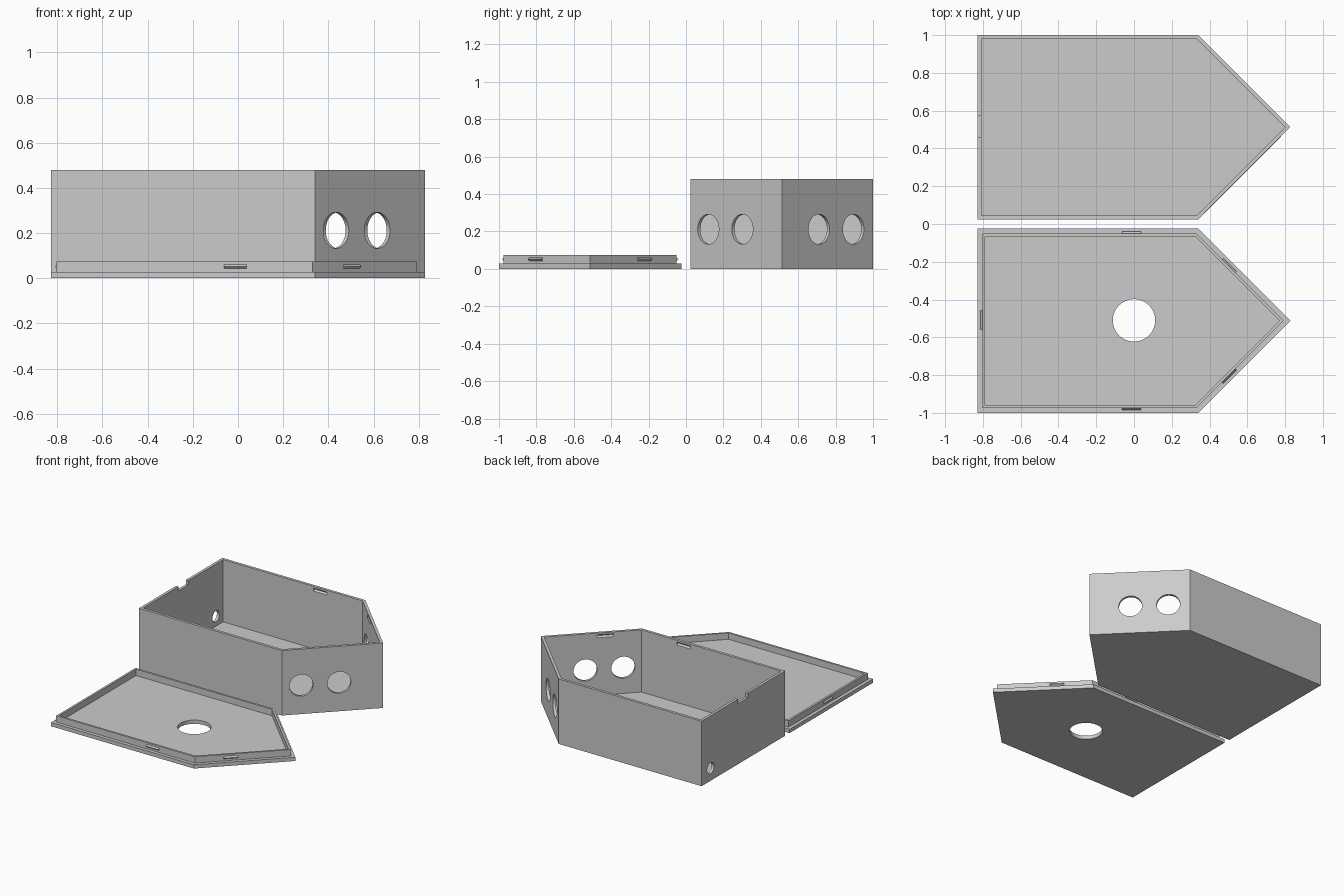
import bpy, bmesh
from math import pi, sqrt, tan, radians
from mathutils import Matrix, Vector

cube = bpy.data.objects.get("Cube")
if cube:
    bpy.data.objects.remove(cube, do_unlink=True)

grey = bpy.data.materials.new("light grey plastic")
grey.use_nodes = True
colour = (0.6, 0.6, 0.6, 1)
grey.diffuse_color = colour
grey.node_tree.nodes["Principled BSDF"].inputs["Base Color"].default_value = colour

BACK_X, SHOULDER_X, APEX_X, HALF_W = -0.8275, 0.34, 0.8275, 0.4875
BOX_Y, LID_Y = 0.5125, -0.5125
BOX_H, WALL, FLOOR = 0.48, 0.02, 0.02
PLATE_H, LIP_H, LIP_OUT, LIP_IN = 0.028, 0.075, 0.025, 0.04


def finish(name, bm):
    bmesh.ops.recalc_face_normals(bm, faces=bm.faces)
    mesh = bpy.data.meshes.new(name)
    bm.to_mesh(mesh)
    bm.free()
    mesh.materials.append(grey)
    obj = bpy.data.objects.new(name, mesh)
    bpy.context.collection.objects.link(obj)
    return obj


def house_prism(name, inset, y, z0, z1):
    """Five-sided pointed outline, inset evenly, extruded from z0 to z1."""
    w = HALF_W - inset
    left = BACK_X + inset
    shoulder = SHOULDER_X - inset * tan(pi / 8)
    apex = APEX_X - inset * sqrt(2)
    outline = [(left, -w), (shoulder, -w), (apex, 0), (shoulder, w), (left, w)]
    bm = bmesh.new()
    face = bm.faces.new([bm.verts.new((px, y + py, z0)) for px, py in outline])
    top = bmesh.ops.extrude_face_region(bm, geom=[face])["geom"]
    verts = [v for v in top if isinstance(v, bmesh.types.BMVert)]
    bmesh.ops.translate(bm, verts=verts, vec=(0, 0, z1 - z0))
    return finish(name, bm)


def rod(name, centre, rotation, radius, length, sides=64):
    bm = bmesh.new()
    bmesh.ops.create_cone(bm, cap_ends=True, segments=sides, radius1=radius,
                          radius2=radius, depth=length,
                          matrix=Matrix.Translation(centre) @ rotation)
    return finish(name, bm)


def wall_hole(x, y, z, angle, radius):
    """Round cutter pointing straight through a wall."""
    turn = Matrix.Rotation(angle, 4, 'Z') @ Matrix.Rotation(pi / 2, 4, 'Y')
    return rod("hole_cutter", (x, y, z), turn, radius, 0.12)


def ridge(name, x, y, z, angle, inset, radius, length):
    """Diamond-section bar lying along a wall, moved inwards by inset."""
    spin = Matrix.Rotation(angle, 4, 'Z')
    centre = Vector((x, y, z)) - (spin @ Vector((1, 0, 0))) * inset
    return rod(name, centre, spin @ Matrix.Rotation(pi / 2, 4, 'X'),
               radius, length, 4)


def boolean(obj, tool, operation='DIFFERENCE'):
    mod = obj.modifiers.new("cut", 'BOOLEAN')
    mod.operation, mod.object, mod.solver = operation, tool, 'EXACT'
    bpy.context.view_layer.objects.active = obj
    bpy.ops.object.modifier_apply(modifier=mod.name)
    bpy.data.objects.remove(tool, do_unlink=True)


# Snap positions on the outer wall line: x, y offset, outward angle
side_snaps = [(-0.013, -HALF_W, -pi / 2), (-0.013, HALF_W, pi / 2),
              (0.52, -0.3075, -pi / 4), (0.52, 0.3075, pi / 4)]
back_snap = (BACK_X, 0.005, pi)

# Open box
box = house_prism("box", 0, BOX_Y, 0, BOX_H)
boolean(box, house_prism("cavity", WALL, BOX_Y, FLOOR, BOX_H + 0.1))

# Paired round ports in the two angled walls
for y in (0.119, 0.301):
    boolean(box, wall_hole(SHOULDER_X + y - 0.025, y, 0.212, -pi / 4, 0.08))
for y in (0.711, 0.895):
    boolean(box, wall_hole(SHOULDER_X + 1 - y, y, 0.212, pi / 4, 0.08))

# Small cable hole in the flat end wall
boolean(box, wall_hole(BACK_X, 0.895, 0.093, pi, 0.04))

# Snap grooves under the rim
for x, y, angle in side_snaps:
    boolean(box, ridge("groove_cutter", x, BOX_Y + y, BOX_H - 0.024, angle,
                       WALL, 0.011, 0.11))

# Pry notch in the rim of the flat end wall
bm = bmesh.new()
bmesh.ops.create_cube(bm, size=1, matrix=Matrix.Translation((BACK_X, 0.517, BOX_H))
                      @ Matrix.Diagonal((0.08, 0.117, 0.066, 1)))
boolean(box, finish("notch_cutter", bm))

# Lid plate with a raised lip and central opening
lid = house_prism("lid", 0, LID_Y, 0, PLATE_H)
lip = house_prism("lip", LIP_OUT, LID_Y, PLATE_H - 0.01, LIP_H)
boolean(lid, lip, 'UNION')
boolean(lid, house_prism("lid_recess", LIP_IN, LID_Y, PLATE_H, LIP_H + 0.1))
boolean(lid, rod("opening_cutter", (0, -0.51, 0), Matrix.Identity(4), 0.112, 0.3))

# Snap tabs on the lip
for x, y, angle in side_snaps + [back_snap]:
    boolean(lid, ridge("snap_tab", x, LID_Y + y, 0.052, angle,
                       LIP_OUT, 0.0095, 0.1), 'UNION')

# Smooth round openings, crisp edges elsewhere
for obj in (box, lid):
    bpy.ops.object.select_all(action='DESELECT')
    obj.select_set(True)
    bpy.context.view_layer.objects.active = obj
    bpy.ops.object.shade_smooth_by_angle(angle=radians(30))
